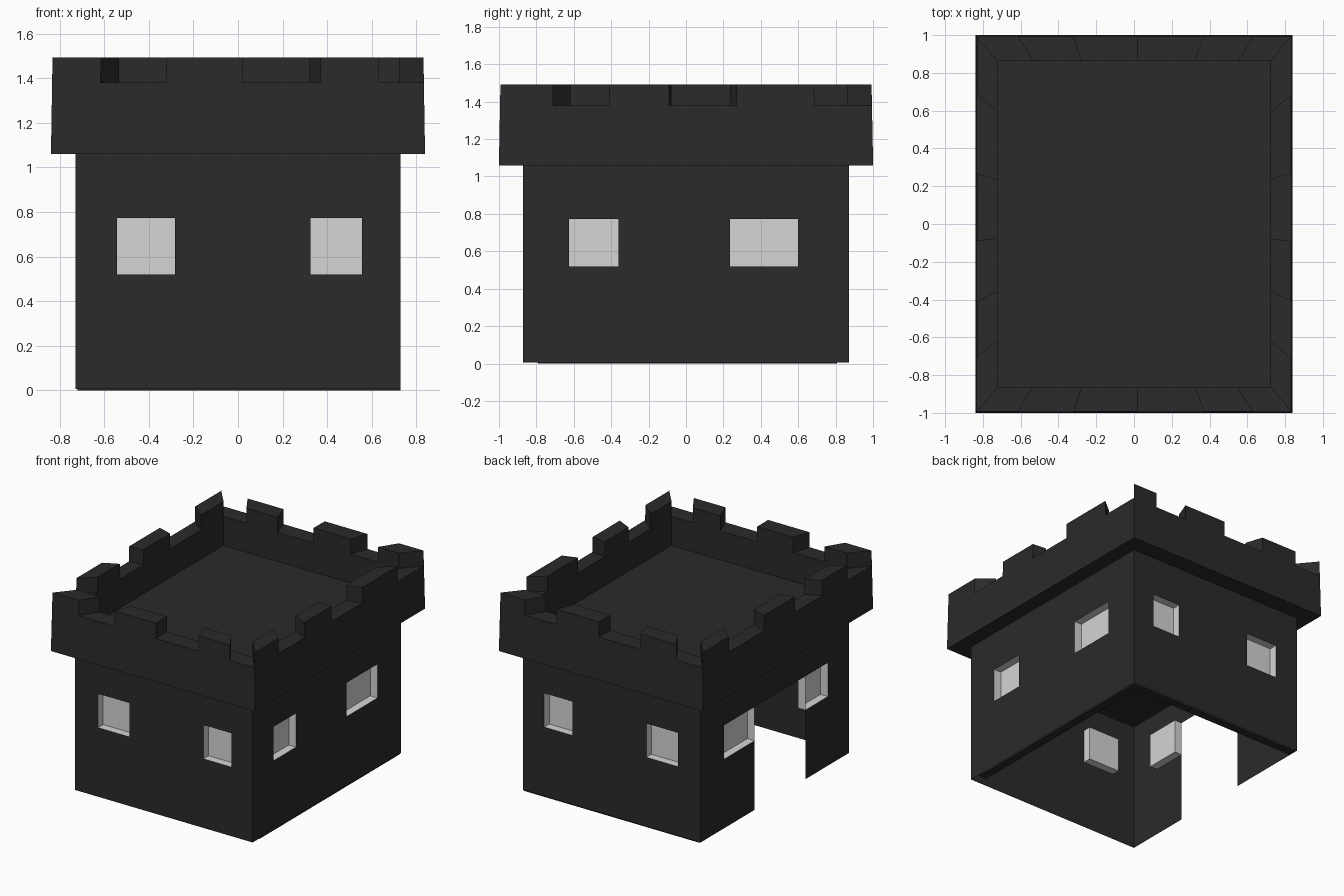
import bpy, bmesh

if "Cube" in bpy.data.objects:
    bpy.data.objects.remove(bpy.data.objects["Cube"])

BX, BY = 0.73, 0.871          # body half sizes
WALL_TOP, FOOT = 1.06, 0.006
WIN_LO, WIN_HI = 0.52, 0.772  # window height range
DEPTH = 0.06                  # window recess
CEILING = 0.965


def material(name, v):
    m = bpy.data.materials.new(name)
    m.diffuse_color = (v, v, v, 1)
    m.use_nodes = True
    m.node_tree.nodes["Principled BSDF"].inputs["Base Color"].default_value = m.diffuse_color
    return m


STONE = material("dark_stone", 0.0235)
PANE = material("pale_grey_window", 0.66)


def finish(bm, name, mat, recalc=False):
    bmesh.ops.remove_doubles(bm, verts=bm.verts, dist=1e-5)
    if recalc:
        bmesh.ops.recalc_face_normals(bm, faces=bm.faces)
    me = bpy.data.meshes.new(name)
    bm.to_mesh(me)
    bm.free()
    me.materials.append(mat)
    ob = bpy.data.objects.new(name, me)
    bpy.context.collection.objects.link(ob)
    return ob


def quad(bm, pts):
    return bm.faces.new([bm.verts.new(p) for p in pts])


# Thin wall sheets with openings, and a recessed window pocket behind each one
def wall(name, place, half, windows, flip, door=None):
    holes = [(a, b, WIN_LO, WIN_HI) for a, b in windows]
    if door:
        holes.append((door[0], door[1], FOOT, WIN_HI))
    us = sorted({-half, half} | {u for h in holes for u in h[:2]})
    zs = [FOOT, WIN_LO, WIN_HI, WALL_TOP]

    def face(bm, pts):
        f = quad(bm, [place(*p) for p in pts])
        if flip:
            f.normal_flip()

    bm = bmesh.new()
    for u0, u1 in zip(us, us[1:]):
        for z0, z1 in zip(zs, zs[1:]):
            cu, cz = (u0 + u1) / 2, (z0 + z1) / 2
            if not any(a < cu < b and c < cz < d for a, b, c, d in holes):
                face(bm, [(u0, z0, 0), (u1, z0, 0), (u1, z1, 0), (u0, z1, 0)])
    finish(bm, name, STONE)

    bm = bmesh.new()
    for a, b in windows:
        ring = [(a, WIN_LO), (b, WIN_LO), (b, WIN_HI), (a, WIN_HI)]
        face(bm, [(u, z, DEPTH) for u, z in ring])
        for (u0, z0), (u1, z1) in zip(ring, ring[1:] + ring[:1]):
            face(bm, [(u0, z0, 0), (u1, z1, 0), (u1, z1, DEPTH), (u0, z0, DEPTH)])
    finish(bm, name + "_windows", PANE)


across = [(-0.542, -0.283), (0.325, 0.557)]
along = [(-0.625, -0.36), (0.235, 0.598)]
wall("front_wall", lambda u, z, d: (u, -BY + d, z), BX, across, False)
wall("back_wall", lambda u, z, d: (u, BY - d, z), BX, across, True)
wall("right_wall", lambda u, z, d: (BX - d, u, z), BY, along, False)
wall("left_wall", lambda u, z, d: (-BX + d, u, z), BY, along, True, door=(-0.36, 0.235))

# Ceiling sheet, facing down
bm = bmesh.new()
quad(bm, [(-BX, -BY, CEILING), (-BX, BY, CEILING), (BX, BY, CEILING), (BX, -BY, CEILING)])
finish(bm, "ceiling", STONE)

# Inner lining of the right and back walls, with its underside
IX, IY, END = BX - 0.065, BY - 0.065, -0.79
bm = bmesh.new()
path = [(IX, END), (IX, IY), (-BX + 0.01, IY)]
rim = [(BX - 0.002, END), (BX - 0.002, BY - 0.002), (-BX + 0.01, BY - 0.002)]
for k in range(2):
    (ax, ay), (bx, by) = path[k], path[k + 1]
    (cx, cy), (dx, dy) = rim[k], rim[k + 1]
    quad(bm, [(bx, by, 0), (ax, ay, 0), (ax, ay, CEILING), (bx, by, CEILING)])
    quad(bm, [(ax, ay, 0), (bx, by, 0), (dx, dy, 0), (cx, cy, 0)])
quad(bm, [(IX, END, 0), (BX - 0.002, END, 0), (BX - 0.002, END, CEILING), (IX, END, CEILING)])
finish(bm, "inner_lining", STONE)

# Battlements: one loop of points, every other stretch is a raised merlon
PX, PY = 0.832, 0.992
NOTCH, TOP, ROOF = 1.38, 1.493, 1.165
INNER = 0.869
cut_x = [-0.615, -0.32, 0.02, 0.37, 0.63]
cut_y = [-0.71, -0.41, -0.09, 0.27, 0.685]
loop = ([(x, -PY) for x in [-PX] + cut_x] + [(PX, y) for y in [-PY] + cut_y]
        + [(x, PY) for x in [PX] + cut_x[::-1]]
        + [(-PX, y) for y in [PY] + cut_y[::-1]])


def outer(p, z):
    k = 1 + 0.0085 * (TOP - z) / (TOP - WALL_TOP)
    return (p[0] * k, p[1] * k, z)


def inner(p, z, k=INNER):
    return (p[0] * k, p[1] * k, z)


bm = bmesh.new()
for i, p in enumerate(loop):
    q = loop[(i + 1) % len(loop)]
    h = TOP if i % 2 == 0 else NOTCH
    bands = [(outer, WALL_TOP, NOTCH), (inner, ROOF, NOTCH)]
    if h == TOP:
        bands += [(outer, NOTCH, TOP), (inner, NOTCH, TOP)]
    for side, z0, z1 in bands:
        quad(bm, [side(p, z0), side(q, z0), side(q, z1), side(p, z1)])
    quad(bm, [outer(p, h), outer(q, h), inner(q, h), inner(p, h)])
    quad(bm, [outer(p, NOTCH), outer(p, TOP), inner(p, TOP), inner(p, NOTCH)])
    # underside of the overhang
    quad(bm, [outer(p, WALL_TOP), outer(q, WALL_TOP),
              inner(q, WALL_TOP, BX / PX), inner(p, WALL_TOP, BX / PX)])
# roof deck
quad(bm, [inner(p, ROOF) for p in loop])
finish(bm, "battlements", STONE, recalc=True)
